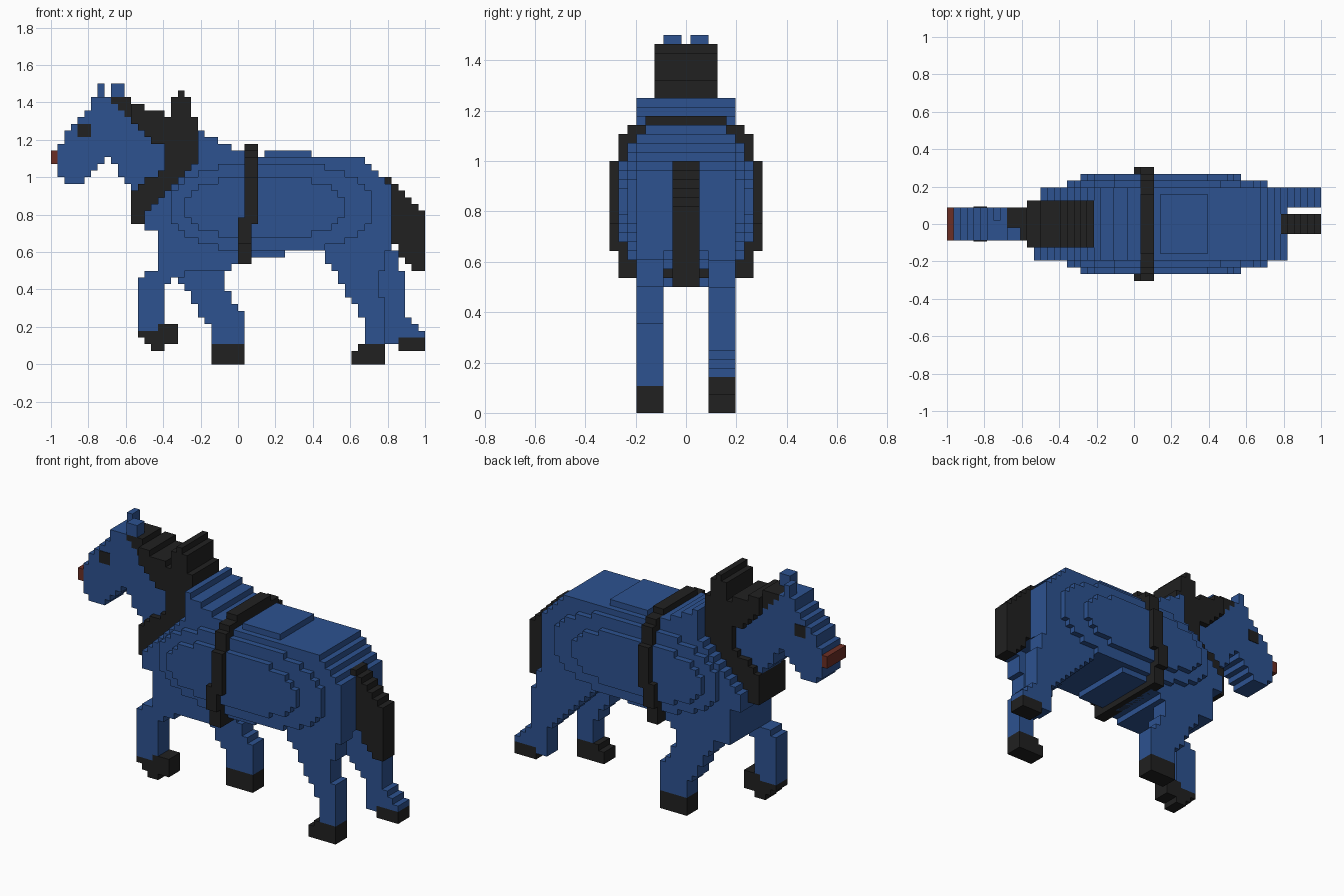
import bpy
import bmesh

if "Cube" in bpy.data.objects:
    bpy.data.objects.remove(bpy.data.objects["Cube"], do_unlink=True)

UNIT = 1 / 28  # edge length of one block


def make_material(name, colour):
    mat = bpy.data.materials.new(name)
    mat.use_nodes = True
    rgba = (*colour, 1)
    mat.diffuse_color = rgba
    mat.node_tree.nodes["Principled BSDF"].inputs["Base Color"].default_value = rgba
    return mat


BLUE = make_material("blue coat", (0.026, 0.085, 0.28))
BLACK = make_material("black hair and hooves", (0.015, 0.015, 0.015))
RED = make_material("dark red muzzle", (0.15, 0.028, 0.018))


def box(left, right, low, high):
    """Rectangle of side-view blocks."""
    return {(i, k) for i in range(left, right) for k in range(low, high)}


def blocks(*outline):
    """Side-view blocks whose centres lie inside the outline (even-odd rule)."""
    def inside(x, z):
        result = False
        for (ax, az), (bx, bz) in zip(outline, outline[1:] + outline[:1]):
            if (az > z) != (bz > z) and x < ax + (z - az) * (bx - ax) / (bz - az):
                result = not result
        return result

    xs, zs = zip(*outline)
    grid = box(int(min(xs)), int(max(xs)) + 1, int(min(zs)), int(max(zs)) + 1)
    return {(i, k) for i, k in grid if inside(i + 0.5, k + 0.5)}


def rounded(left, right, low, high):
    """Blocks inside a rounded oval that fills the rectangle."""
    def offset(value, start, end):
        return abs((2 * value + 1 - start - end) / (end - start)) ** 2.5

    return {(i, k) for i, k in box(left, right, low, high)
            if offset(i, left, right) + offset(k, low, high) < 1}


def slab(name, cells, near, far, mat):
    """Extrude a set of blocks across the model, from near to far in y."""
    bm = bmesh.new()
    verts = {}

    def vert(point, y):
        key = (*point, y)
        if key not in verts:
            verts[key] = bm.verts.new(((point[0] - 28) * UNIT, y * UNIT, point[1] * UNIT))
        return verts[key]

    for i, k in cells:
        ring = [(i, k), (i + 1, k), (i + 1, k + 1), (i, k + 1)]
        bm.faces.new([vert(p, near) for p in ring])
        bm.faces.new([vert(p, far) for p in reversed(ring)])
        neighbours = [(i, k - 1), (i + 1, k), (i, k + 1), (i - 1, k)]
        for p, q, other in zip(ring, ring[1:] + ring[:1], neighbours):
            if other not in cells:
                bm.faces.new([vert(p, near), vert(p, far), vert(q, far), vert(q, near)])
    bmesh.ops.dissolve_limit(bm, angle_limit=0.01, verts=bm.verts[:], edges=bm.edges[:])
    mesh = bpy.data.meshes.new(name)
    bm.to_mesh(mesh)
    bm.free()
    mesh.materials.append(mat)
    obj = bpy.data.objects.new(name, mesh)
    bpy.context.collection.objects.link(obj)


def centred(name, cells, half, mat):
    slab(name, cells, -half, half, mat)


# Mane and the thick collar of hair around the neck
mane = blocks((9, 40), (11, 40), (18, 37), (18, 33), (15.5, 33), (9, 39))
collar = blocks((18, 40), (21, 40), (21, 37), (22, 37), (22, 31), (14, 22),
                (14, 21), (12, 21), (12, 26), (17, 29))
crest = box(19, 20, 40, 41)
forelock = {(i, k) for i, k in mane if i < 12}
centred("forelock", forelock, 2.5, BLACK)
centred("mane_and_collar", (mane - forelock) | collar | crest, 3.5, BLACK)

# Head and neck
head = blocks((6, 40), (6, 38), (2, 35), (1, 30), (1, 28), (4, 27), (8.5, 31),
              (12, 26), (16, 26), (18, 34), (12, 40))
centred("head_and_neck", head - mane - collar, 2.5, BLUE)
centred("muzzle_tip", box(0, 1, 30, 32), 2.5, RED)
centred("eyes", box(4, 6, 34, 36), 2.6, BLACK)
slab("right_ear", box(9, 11, 40, 42), -2.5, -0.5, BLUE)
slab("left_ear", box(7, 8, 40, 42), 0.5, 2.5, BLUE)

# Torso with stepped bulging flanks and a raised back
torso = blocks((14, 20), (14, 22), (22, 35), (30, 31), (46, 31), (51, 27),
               (51, 18), (30, 16), (26, 14), (16, 14), (16, 20))
centred("torso", torso - collar, 5.5, BLUE)
centred("outer_flanks", rounded(18, 48, 17, 30), 6.5, BLUE)
centred("inner_flanks", rounded(20, 44, 19, 28), 7.5, BLUE)
centred("back_ridge", box(32, 39, 31, 32), 4.5, BLUE)

# Girth strap, stepped round the barrel
strap = box(29, 31, 21, 33) | box(28, 30, 15, 22)
centred("strap_sides", strap & box(28, 31, 18, 28), 8.5, BLACK)
for half, top in ((7.5, 31), (6.5, 32), (4.5, 33)):
    centred("strap_layer", {(i, k) for i, k in strap if k < top}, half, BLACK)

# Tail
tail = blocks((50, 28), (51, 28), (56, 23), (56, 14), (54, 14), (50, 20))
centred("tail", tail, 1.5, BLACK)


# Legs in mid stride; the hoof is the part below the ankle, one block higher past the heel
def leg(name, side, ankle, heel, *outline):
    cells = blocks(*outline)
    hoof = {(i, k) for i, k in cells if k + (i < heel) <= ankle}
    near, far = sorted((side * 2.5, side * 5.5))
    slab(name + "_leg", cells - hoof, near, far, BLUE)
    slab(name + "_hoof", hoof, near, far, BLACK)


RIGHT, LEFT = -1, 1
leg("front_right", RIGHT, 5, 16, (13, 4), (13, 13), (20, 16), (20, 13), (17, 12),
    (17, 6), (19, 6), (19, 3), (16, 2))
leg("front_left", LEFT, 2, 24, (18, 15), (26, 15), (26, 12), (29, 7), (29, 0),
    (24, 0), (24, 5))
leg("back_right", RIGHT, 2, 45, (40, 18), (51, 18), (49, 12), (50, 8), (50, 0),
    (45, 0), (45, 2), (47, 3), (47, 6))
leg("back_left", LEFT, 3, 52, (40, 18), (51, 18), (53, 13), (53, 8), (56, 4),
    (56, 2), (53, 2), (50.5, 3), (50, 8))
